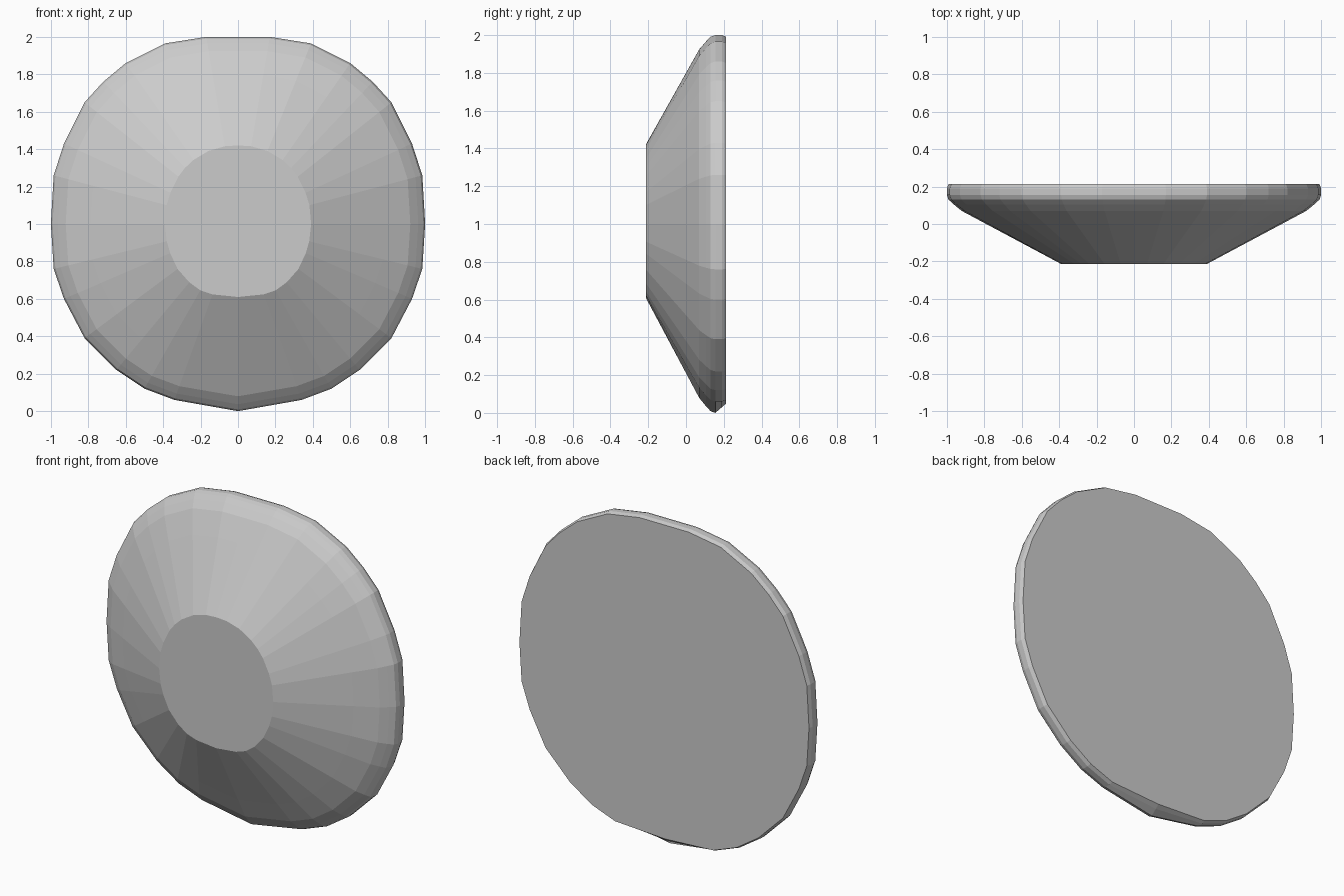
import bpy, bmesh, math

if "Cube" in bpy.data.objects:
    bpy.data.objects.remove(bpy.data.objects["Cube"])

# Half outlines (x, z), from top centre to bottom centre
RIM = [(0, 2.0), (0.17, 2.0), (0.39, 1.965), (0.6, 1.86), (0.72, 1.76), (0.82, 1.65),
       (0.93, 1.43), (0.985, 1.26), (1.0, 1.0), (0.985, 0.76), (0.93, 0.6),
       (0.82, 0.39), (0.65, 0.22), (0.5, 0.12), (0.34, 0.06), (0, 0.0)]
BOSS = [(0, 1.42), (0.1, 1.41), (0.2, 1.37), (0.3, 1.28), (0.36, 1.17), (0.39, 1.02),
        (0.37, 0.87), (0.31, 0.74), (0.2, 0.645), (0.1, 0.617), (0, 0.61)]
ZC = 1.0

# Depth, blend from boss to rim, lowest allowed z
SECTIONS = [(-0.213, 0.0, 0), (0.0, 0.655, 0), (0.07, 0.87, 0), (0.105, 0.94, 0),
            (0.13, 0.985, 0), (0.155, 1.0, 0), (0.19, 1.0, 0.03), (0.213, 0.985, 0.05)]


def polar(points):
    return [(math.atan2(x, z - ZC), math.hypot(x, z - ZC)) for x, z in points]


def radius_at(table, angle):
    for (a0, r0), (a1, r1) in zip(table, table[1:]):
        if angle <= a1 + 1e-6:
            return r0 + (r1 - r0) * (angle - a0) / (a1 - a0)
    return table[-1][1]


rim, boss = polar(RIM), polar(BOSS)
half = [(a, r, radius_at(boss, a)) for a, r in rim]
full = half + [(-a, r, b) for a, r, b in reversed(half[1:-1])]

# Shallow disc lofted through the sections
bm = bmesh.new()
rings = []
for y, t, floor in SECTIONS:
    ring = []
    for a, r, b in full:
        d = b + (r - b) * t
        ring.append(bm.verts.new((d * math.sin(a), y, max(floor, ZC + d * math.cos(a)))))
    rings.append(ring)
n = len(full)
for lo, hi in zip(rings, rings[1:]):
    for i in range(n):
        j = (i + 1) % n
        bm.faces.new((lo[i], lo[j], hi[j], hi[i]))
# Flat front boss and flat back
bm.faces.new(rings[0])
bm.faces.new(rings[-1])
bmesh.ops.recalc_face_normals(bm, faces=bm.faces[:])

mesh = bpy.data.meshes.new("tapered_disc")
bm.to_mesh(mesh)
bm.free()
disc = bpy.data.objects.new("tapered_disc", mesh)
bpy.context.collection.objects.link(disc)
